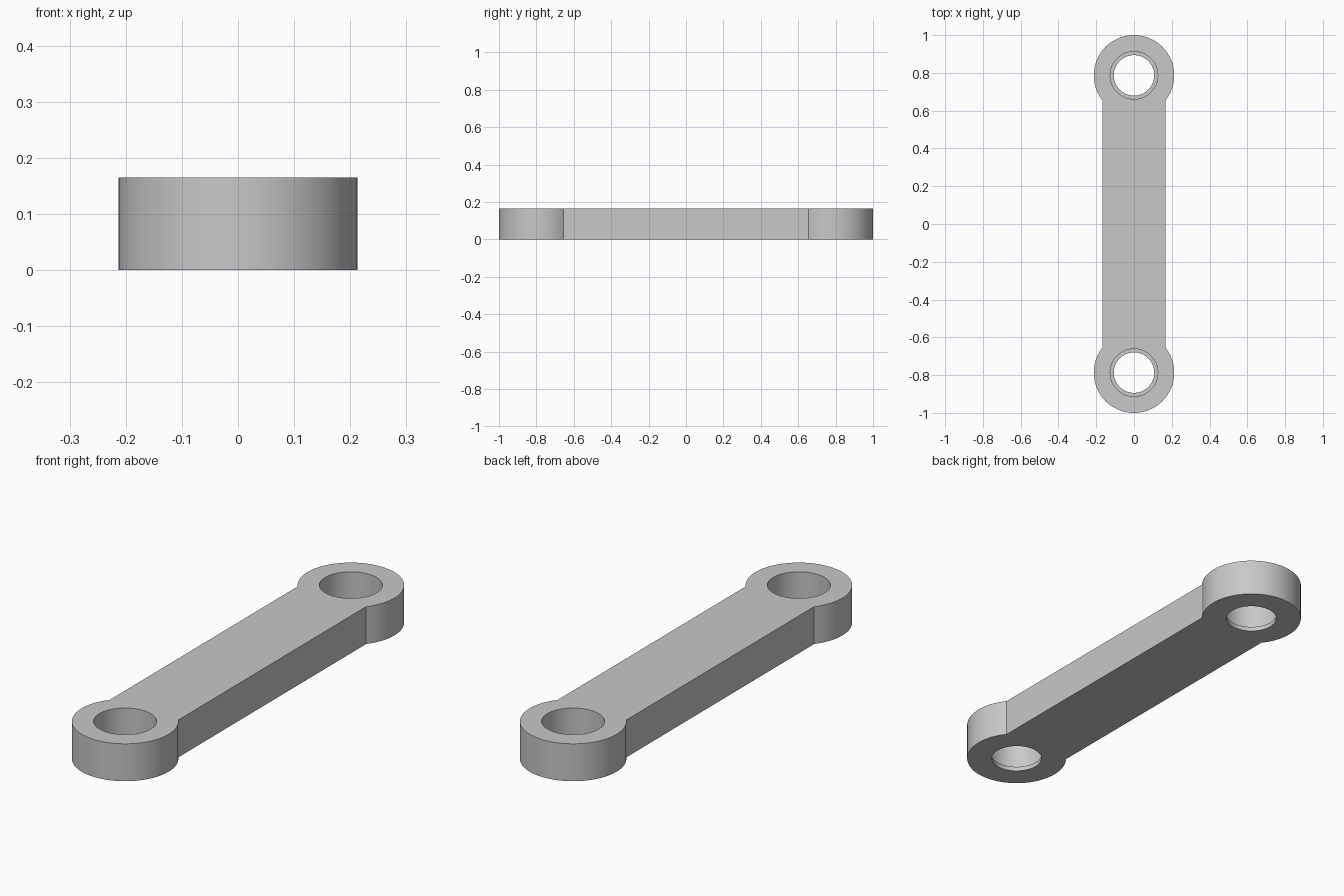
import bpy, bmesh
from math import pi, sin, cos, asin, radians

cube = bpy.data.objects.get("Cube")
if cube:
    bpy.data.objects.remove(cube, do_unlink=True)

THICK = 0.165       # plate thickness
EYE_R = 0.213       # rounded end radius
EYE_Y = 1 - EYE_R   # distance of each eye from the middle
BAR_HALF = 0.167    # half width of the straight bar
BORE_R = 0.126      # wide bore from above
LIP_R = 0.107       # narrow hole through the bottom lip
LIP_H = 0.02
SEGS = 64

grey = bpy.data.materials.new("light grey metal")
grey.use_nodes = True
colour = (0.58, 0.58, 0.58, 1)
grey.diffuse_color = colour
grey.node_tree.nodes["Principled BSDF"].inputs["Base Color"].default_value = colour


def make_object(name, bm):
    bmesh.ops.recalc_face_normals(bm, faces=bm.faces)
    mesh = bpy.data.meshes.new(name)
    bm.to_mesh(mesh)
    bm.free()
    mesh.materials.append(grey)
    obj = bpy.data.objects.new(name, mesh)
    bpy.context.collection.objects.link(obj)
    return obj


def cylinder_cutter(name, radius, y, z0, z1):
    bm = bmesh.new()
    bmesh.ops.create_cone(bm, cap_ends=True, segments=SEGS, radius1=radius,
                          radius2=radius, depth=z1 - z0)
    bmesh.ops.translate(bm, verts=bm.verts, vec=(0, y, (z0 + z1) / 2))
    obj = make_object(name, bm)
    obj.hide_render = True
    return obj


# Link body: two round ends joined by a straight bar
bm = bmesh.new()
start = -(pi / 2 - asin(BAR_HALF / EYE_R))   # where the arc meets the bar
outline = []
for side in (1, -1):
    for i in range(SEGS + 1):
        a = start + (pi - 2 * start) * i / SEGS
        outline.append((side * EYE_R * cos(a), side * (EYE_Y + EYE_R * sin(a)), 0))
base = bm.faces.new([bm.verts.new(p) for p in outline])
extruded = bmesh.ops.extrude_face_region(bm, geom=[base], use_keep_orig=True)
top = [v for v in extruded["geom"] if isinstance(v, bmesh.types.BMVert)]
bmesh.ops.translate(bm, verts=top, vec=(0, 0, THICK))
link = make_object("link_body", bm)

# Stepped holes: a wide bore above a thin lip
cutters = []
for side in (1, -1):
    y = side * EYE_Y
    cutters.append(cylinder_cutter("bore_cutter", BORE_R, y, LIP_H, THICK + 0.1))
    cutters.append(cylinder_cutter("lip_cutter", LIP_R, y, -0.1, THICK + 0.1))
for cutter in cutters:
    mod = link.modifiers.new("hole", 'BOOLEAN')
    mod.operation = 'DIFFERENCE'
    mod.solver = 'EXACT'
    mod.object = cutter

# Apply the cuts and drop the cutters
bpy.context.view_layer.update()
evaluated = link.evaluated_get(bpy.context.evaluated_depsgraph_get())
cut_mesh = bpy.data.meshes.new_from_object(evaluated)
link.modifiers.clear()
link.data = cut_mesh
for cutter in cutters:
    bpy.data.objects.remove(cutter, do_unlink=True)

# Smooth round walls, sharp rims
bpy.ops.object.select_all(action='DESELECT')
link.select_set(True)
bpy.context.view_layer.objects.active = link
bpy.ops.object.shade_smooth_by_angle(angle=radians(30))
